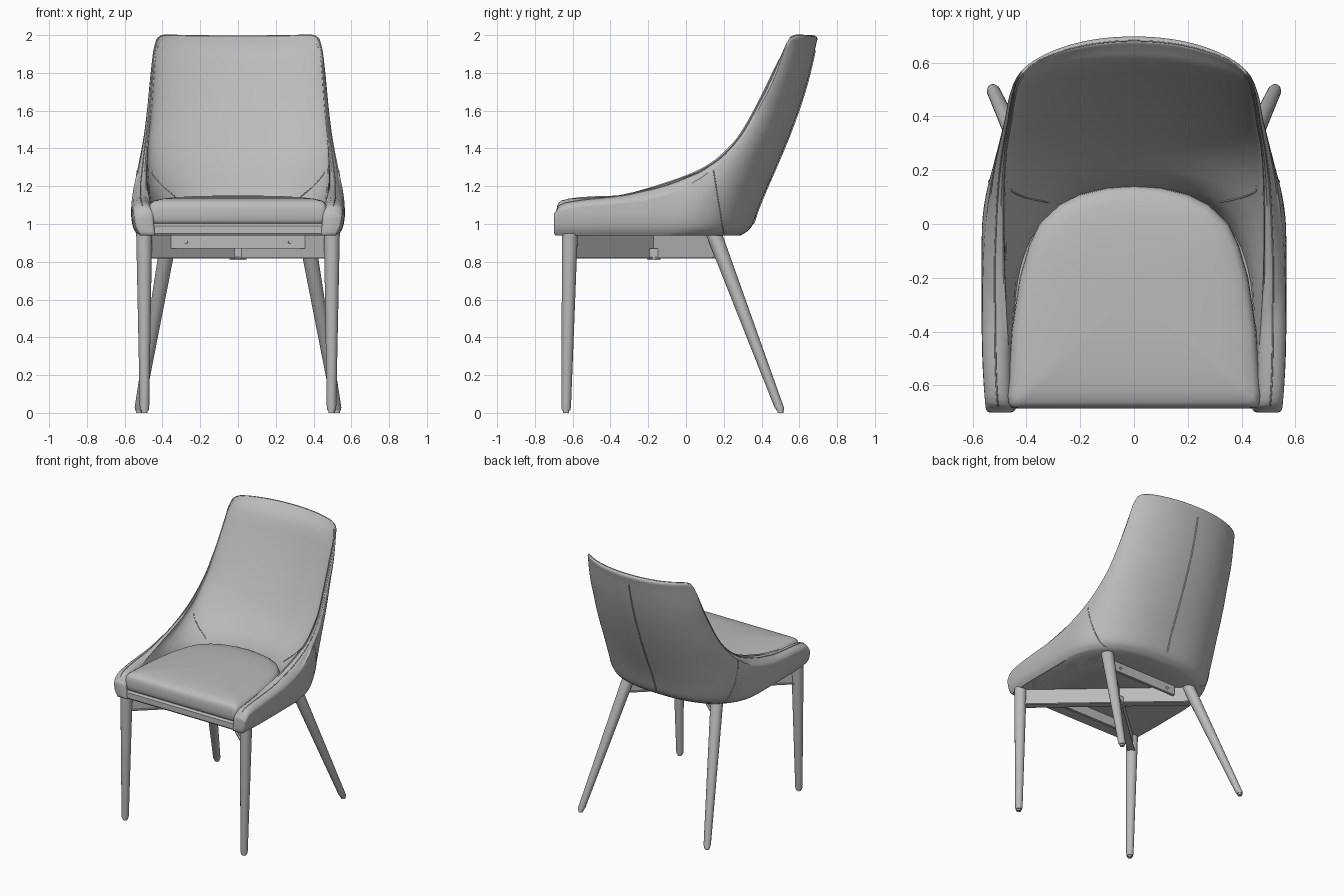
import bpy, bmesh, math
from mathutils import Vector

cube = bpy.data.objects.get("Cube")
if cube:
    bpy.data.objects.remove(cube)

grey = bpy.data.materials.new("plain_grey")
grey.use_nodes = True
grey.diffuse_color = (0.5, 0.5, 0.5, 1)
grey.node_tree.nodes["Principled BSDF"].inputs["Base Color"].default_value = (0.5, 0.5, 0.5, 1)


def interp(table, t):
    """Smooth monotone reading of a table of rows (t, a, b, ...)."""
    if t <= table[0][0]:
        return table[0][1:]
    for i in range(len(table) - 1):
        a, b = table[i], table[i + 1]
        if t <= b[0]:
            p, n = table[max(i - 1, 0)], table[min(i + 2, len(table) - 1)]
            w, f = b[0] - a[0], (t - a[0]) / (b[0] - a[0])
            row = []
            for k in range(1, len(a)):
                d = b[k] - a[k]
                m = []
                for lo, hi in ((p, b), (a, n)):
                    s = (hi[k] - lo[k]) / (hi[0] - lo[0]) * w
                    m.append(0 if s * d <= 0 else math.copysign(min(abs(s), 3 * abs(d)), d))
                row.append(a[k] + f * f * (3 - 2 * f) * d
                           + f * (1 - f) ** 2 * m[0] - f * f * (1 - f) * m[1])
            return row
    return table[-1][1:]


def finish(name, bm, angle=35):
    bmesh.ops.recalc_face_normals(bm, faces=bm.faces)
    me = bpy.data.meshes.new(name)
    bm.to_mesh(me)
    bm.free()
    me.materials.append(grey)
    ob = bpy.data.objects.new(name, me)
    bpy.context.collection.objects.link(ob)
    bpy.ops.object.select_all(action='DESELECT')
    ob.select_set(True)
    bpy.context.view_layer.objects.active = ob
    bpy.ops.object.shade_smooth_by_angle(angle=math.radians(angle))


def loft(name, rings, angle=35):
    """Join closed rings of points in order and cap both ends."""
    bm = bmesh.new()
    loops = [[bm.verts.new(p) for p in ring] for ring in rings]
    for a, b in zip(loops, loops[1:]):
        for i in range(len(a)):
            j = (i + 1) % len(a)
            bm.faces.new((a[i], a[j], b[j], b[i]))
    bm.faces.new(loops[0])
    bm.faces.new(loops[-1])
    finish(name, bm, angle)


def bar(name, a, b, thick, z0, z1):
    """Upright flat bar between two plan points."""
    a, b = Vector(a), Vector(b)
    d = (b - a).normalized() * thick / 2
    n = Vector((-d.y, d.x))
    plan = (a - n, b - n, b + n, a + n)
    loft(name, [[(p.x, p.y, z) for p in plan] for z in (z0, z1)])


def rod(name, stations, axis_up=True, sides=24):
    """Round tapered rod through (x, y, z, radius) stations."""
    rings = []
    for x, y, z, r in stations:
        ring = []
        for k in range(sides):
            c, s = (f(math.tau * k / sides) * r for f in (math.cos, math.sin))
            ring.append((x + c, y + s, z) if axis_up else (x + c, y, z + s))
        rings.append(ring)
    loft(name, rings)


def seam(name, points, radius):
    cu = bpy.data.curves.new(name, 'CURVE')
    cu.dimensions = '3D'
    cu.bevel_depth = radius
    cu.bevel_resolution = 1
    sp = cu.splines.new('POLY')
    sp.points.add(len(points) - 1)
    for p, co in zip(sp.points, points):
        p.co = (*co, 1)
    cu.materials.append(grey)
    bpy.context.collection.objects.link(bpy.data.objects.new(name, cu))


# Shell walls: height, half width, back depth, corner depth, bow of the back
OUTER = [(.94, .53, .29, .44, .04), (.965, .548, .33, .45, .04), (1.0, .56, .355, .45, .05),
         (1.06, .566, .375, .45, .05), (1.16, .558, .415, .42, .06), (1.3, .53, .476, .34, .08),
         (1.46, .501, .543, .273, .085), (1.62, .483, .602, .253, .085), (1.78, .472, .65, .229, .085),
         (2.0, .455, .7, .217, .085)]
INNER = [(.94, .44, .11, .55, 0), (1.05, .45, .125, .55, 0), (1.13, .468, .15, .48, .01),
         (1.2, .482, .205, .35, .03), (1.3, .483, .29, .21, .05), (1.45, .475, .38, .125, .06),
         (1.62, .46, .468, .115, .06), (1.8, .451, .55, .115, .06), (1.92, .442, .6, .1, .06),
         (2.0, .42, .665, .14, .07)]
FRONT, POWER = -.69, 2.8


def around(q):
    return max(0, 1 - q ** POWER) ** (1 / POWER)


def wall(table, s, z):
    """Point on a wall: s is 0 at arm front, 1 at corner start, 2 at back centre."""
    w, back, corner, bow = interp(table, z)
    y0 = back - corner
    if s <= 1:
        # arms narrow slightly towards the front
        taper = .015 * max(0, 1 - s * 2) ** 2 if table is OUTER else 0
        return Vector((w - taper, FRONT + (y0 - FRONT) * s, z))
    q = min(s - 1, 1)
    c = around(q)
    return Vector((w * c, y0 + (corner - bow) * q + bow * (1 - c * c), z))


def station(table, y, z):
    """Wall position s at which the wall passes depth y at height z."""
    lo, hi = 0, 2
    for _ in range(40):
        mid = (lo + hi) / 2
        lo, hi = (mid, hi) if wall(table, mid, z).y < y else (lo, mid)
    return lo


# Rim profile seen from the side: depth, height
PROFILE = [(-.69, 1.065), (-.66, 1.1), (-.55, 1.122), (-.25, 1.15), (-.143, 1.172), (0, 1.215), (.143, 1.3),
           (.218, 1.363), (.297, 1.459), (.387, 1.618), (.467, 1.777), (.535, 1.968), (.567, 1.996)]
RIM = [(station(OUTER, y, z), z) for y, z in PROFILE] + [(1.7, 2.0), (2, 1.996)]


def section(s):
    h = interp(RIM, s)[0]
    pts = [wall(OUTER, s, z) for z in (.94, .95, .965, .98, 1.0, 1.03)]
    n = 16
    pts += [wall(OUTER, s, 1.03 + (h - .03 - 1.03) * k / n) for k in range(1, n + 1)]
    o, i = wall(OUTER, s, h), wall(INNER, s, h)
    pts += [o.lerp(i, f) - Vector((0, 0, d)) for f, d in
            ((.06, .015), (.22, .004), (.5, 0), (.78, .004), (.94, .015))]
    pts += [wall(INNER, s, h - .03 - (h - .97) * k / n) for k in range(n + 1)]
    return pts


params = ([0, .012, .03, .05] + [.05 + .95 * k / 20 for k in range(1, 21)]
          + [1 + .4 * k / 28 for k in range(1, 29)])
# Even angular steps towards the back centre
a0 = math.acos(around(.4))
for k in range(1, 25):
    params.append(1 + around(math.cos(a0 + (math.pi / 2 - a0) * k / 24)))
half = [section(s) for s in params]
# Rounded arm front
middle = sum(half[0], Vector()) / len(half[0])
arm_front = [[p.lerp(middle, f) - Vector((0, d, 0)) for p in half[0]] for f, d in ((.25, .01), (.09, .006))]
half = arm_front + half
flip = [[Vector((-p.x, p.y, p.z)) for p in ring] for ring in half[-2::-1]]
loft("shell_back_and_arms", half + flip, 50)

# Seat base panel under the cushion
base = []
for z, inset in ((.94, .012), (.95, .004), (.99, .004), (1.003, .015)):
    right = [wall(OUTER, s, min(z, .96)) for s in params]
    right = [Vector((p.x - inset if p.x > .02 else p.x, max(p.y, -.69 + inset) - (inset if p.y > 0 else 0), z))
             for p in right]
    base.append(right + [Vector((-p.x, p.y, z)) for p in right[-2::-1]])
loft("seat_base", base)

# Cushion: rounded at the back, crowned on top
edge = [(-.685, .43), (-.683, .455), (-.67, .467), (-.64, .472), (-.4, .455), (-.2, .425), (-.08, .39),
        (0, .352), (.07, .28), (.11, .2), (.135, .1)]
outline = [Vector((x, y)) for y, x in edge] + [Vector((0, .142))] + [Vector((-x, y)) for y, x in edge[::-1]]
rings = []
for sc, z in ((.95, 1.0), (.98, 1.006), (.995, 1.02), (1, 1.045), (1, 1.075), (.993, 1.098), (.975, 1.113),
              (.94, 1.124), (.85, 1.134), (.7, 1.142), (.5, 1.147), (.25, 1.15), (.05, 1.151)):
    rings.append([(p.x * sc, -.27 + (p.y + .27) * sc, z) for p in outline])
loft("seat_cushion", rings, 50)

# Stitched seams
seam("back_seam", [wall(OUTER, 2, 1.0 + .92 * k / 30) for k in range(31)], .006)
steps = [k / 16 for k in range(17)]
for side, m in (("left", 1), ("right", -1)):
    mirror = lambda p: (p.x * m, p.y, p.z)
    for label, table, y0, z0, z1, bend in (("outer", OUTER, .2, .95, 1.285, 1), ("inner", INNER, .08, 1.13, 1.28, 2)):
        path = [(.145 + (y0 - .145) * t, z1 + (z0 - z1) * t ** bend) for t in steps]
        seam(f"{side}_{label}_seam", [mirror(wall(table, station(table, y, z), z)) for y, z in path], .003)
    seam(side + "_rim_piping", [mirror(r[24]) for r in half[4:]], .003)

    # Legs with glides
    rod(side + "_front_leg", [(m * .495, -.635, .012, .022), (m * .495, -.634, .03, .025),
                              (m * .497, -.615, .95, .042)])
    rod(side + "_rear_leg", [(m * .525, .5, .012, .02), (m * .522, .493, .03, .025),
                             (m * .36, .145, .955, .044)])
    rod(side + "_front_glide", [(m * .495, -.635, 0, .016), (m * .495, -.635, .014, .016)])
    rod(side + "_rear_glide", [(m * .525, .5, 0, .016), (m * .525, .5, .014, .016)])

    # Diagonal brace with a lower flange
    a, b = (m * .48, -.6), (-m * .37, .16)
    bar(side + "_diagonal_brace", a, b, .025, .82, .94)
    bar(side + "_brace_flange", a, b, .05, .818, .826)

# Screw plates and centre connector
bar("brace_connector", (-.045, -.17), (.045, -.17), .07, .81, .87)
for name, y, w, out in (("front", -.5, .355, -1), ("rear", .1, .27, 1)):
    bar(name + "_plate", (-w, y), (w, y), .02, .87, .945)
    for x in (-w * .77, w * .77):
        rod(name + "_screw", [(x, y, .903, .014), (x, y + out * .014, .903, .014),
                              (x, y + out * .014, .903, .008), (x, y + out * .011, .903, .007)], False, 12)
